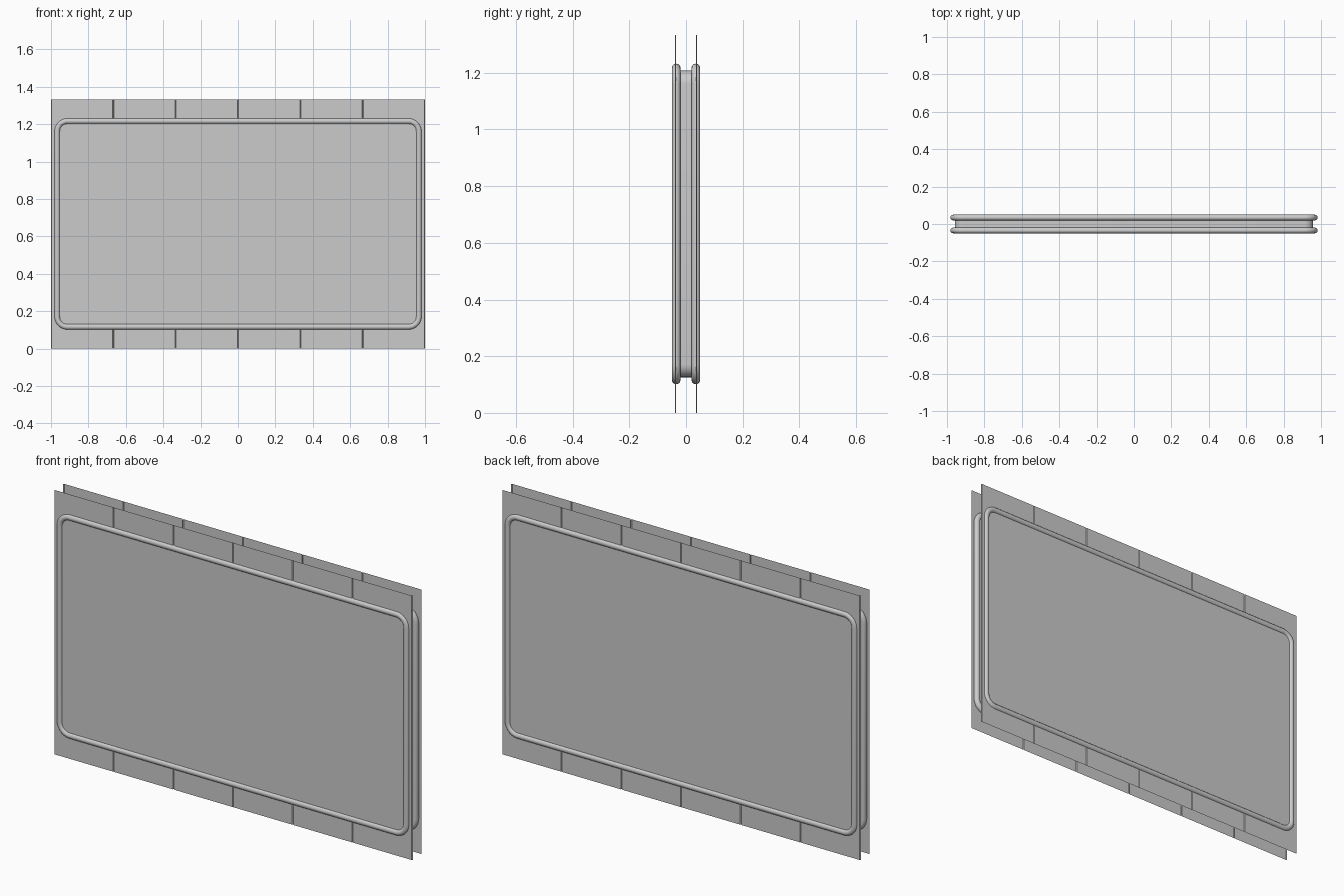
import bpy, bmesh, math

if "Cube" in bpy.data.objects:
    bpy.data.objects.remove(bpy.data.objects["Cube"])

H = 4 / 3                                        # sheet height
W, Z0, Z1 = 0.967, H / 2 - 0.55, H / 2 + 0.55    # centre line of the frame tube


def rounded_rect(inset, radius, steps=8):
    """Points (x, z) of a rounded rectangle inset from the tube centre line."""
    x, lo, hi = W - inset - radius, Z0 + inset + radius, Z1 - inset - radius
    pts = []
    for i, (cx, cz) in enumerate([(x, hi), (-x, hi), (-x, lo), (x, lo)]):
        for s in range(steps + 1):
            a = math.pi / 2 * (i + s / steps)
            pts.append((cx + radius * math.cos(a), cz + radius * math.sin(a)))
    return pts


def mesh_object(name, bm):
    bmesh.ops.recalc_face_normals(bm, faces=bm.faces)
    me = bpy.data.meshes.new(name)
    bm.to_mesh(me)
    bm.free()
    ob = bpy.data.objects.new(name, me)
    bpy.context.collection.objects.link(ob)
    return ob


def smooth(ob):
    bpy.ops.object.select_all(action='DESELECT')
    ob.select_set(True)
    bpy.context.view_layer.objects.active = ob
    if ob.type == 'CURVE':
        bpy.ops.object.convert(target='MESH')
    bpy.ops.object.shade_smooth_by_angle(angle=math.radians(40))


# Central board with rounded corners
bm = bmesh.new()
outline = rounded_rect(0.009, 0.046)
rings = [[bm.verts.new((x, y, z)) for x, z in outline] for y in (-0.0405, 0.0405)]
for ring in rings:
    bm.faces.new(ring)
for i in range(len(outline)):
    bm.faces.new((rings[0][i - 1], rings[0][i], rings[1][i], rings[1][i - 1]))
smooth(mesh_object("board", bm))

for side, label in ((-1, "front"), (1, "back")):
    # Round tube framing the board
    cu = bpy.data.curves.new(label + "_frame", 'CURVE')
    cu.dimensions = '3D'
    cu.bevel_depth = 0.0155
    cu.bevel_resolution = 4
    pts = rounded_rect(0, 0.055)
    sp = cu.splines.new('POLY')
    sp.points.add(len(pts) - 1)
    for p, (x, z) in zip(sp.points, pts):
        p.co = (x, side * 0.0345, z, 1)
    sp.use_cyclic_u = True
    ob = bpy.data.objects.new(label + "_frame", cu)
    bpy.context.collection.objects.link(ob)
    smooth(ob)

    # Thin sheet of six planks whose long edges turn inward
    bm = bmesh.new()
    for i in range(6):
        x0, x1 = -1 + i / 3, -1 + (i + 1) / 3
        prof = [(x0, 0.035), (x0 + 0.003, 0.0395), (x1 - 0.003, 0.0395), (x1, 0.035)]
        cols = [[bm.verts.new((x, side * y, z)) for z in (0, H)] for x, y in prof]
        for a, b in zip(cols, cols[1:]):
            bm.faces.new((a[0], b[0], b[1], a[1]))
    mesh_object(label + "_planks", bm)
